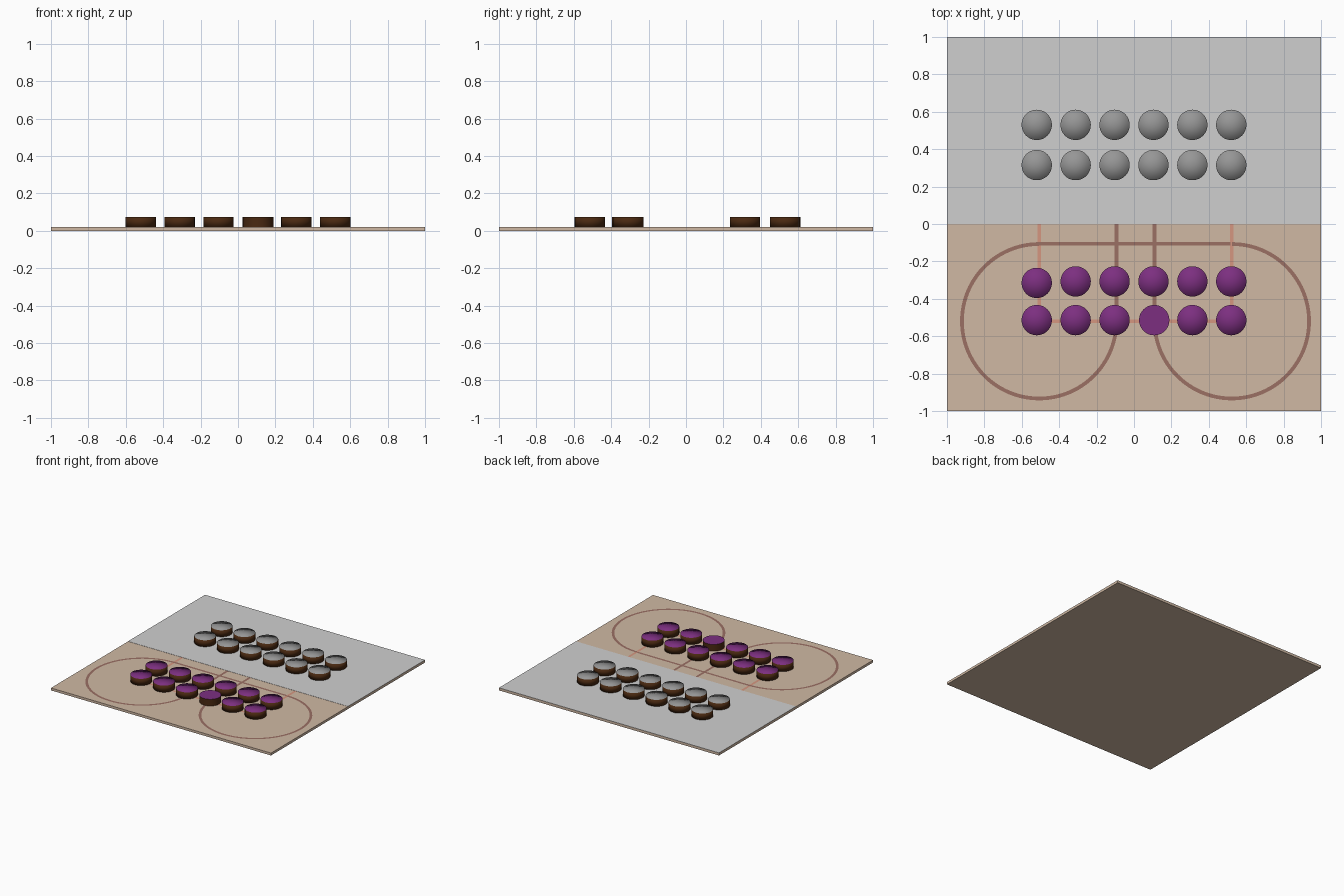
import bpy, bmesh, math

if "Cube" in bpy.data.objects:
    bpy.data.objects.remove(bpy.data.objects["Cube"])


def material(name, rgb):
    # sRGB 0-255 to linear
    lin = [((c / 255 + 0.055) / 1.055) ** 2.4 for c in rgb]
    m = bpy.data.materials.new(name)
    m.diffuse_color = (*lin, 1)
    m.use_nodes = True
    m.node_tree.nodes["Principled BSDF"].inputs["Base Color"].default_value = m.diffuse_color
    return m


TAN = material("tan board", (208, 185, 164))
GREY = material("light grey", (207, 207, 207))
BROWN = material("track brown", (155, 112, 100))
SALMON = material("track salmon", (213, 150, 128))
WOOD = material("dark wood", (74, 41, 17))
PURPLE = material("purple", (124, 47, 128))
STONE = material("stone grey", (150, 150, 150))


def finish(bm, name, mats):
    me = bpy.data.meshes.new(name)
    bm.normal_update()
    bm.to_mesh(me)
    bm.free()
    for m in mats:
        me.materials.append(m)
    ob = bpy.data.objects.new(name, me)
    bpy.context.collection.objects.link(ob)
    return ob


def box(name, x0, x1, y0, y1, z0, z1, mat):
    bm = bmesh.new()
    bmesh.ops.create_cube(bm, size=1)
    for v in bm.verts:
        v.co = (x1 if v.co.x > 0 else x0, y1 if v.co.y > 0 else y0, z1 if v.co.z > 0 else z0)
    return finish(bm, name, [mat])


def strip(name, path, width, z, mat):
    # flat ribbon along a 2D path
    bm = bmesh.new()
    rows = []
    for i, (x, y) in enumerate(path):
        ax, ay = path[max(i - 1, 0)]
        bx, by = path[min(i + 1, len(path) - 1)]
        d = math.hypot(bx - ax, by - ay)
        nx, ny = -(by - ay) / d * width / 2, (bx - ax) / d * width / 2
        rows.append((bm.verts.new((x + nx, y + ny, z)), bm.verts.new((x - nx, y - ny, z))))
    for a, b in zip(rows, rows[1:]):
        bm.faces.new((a[0], a[1], b[1], b[0]))
    return finish(bm, name, [mat])


# board, with a grey panel covering the back half
box("board", -1, 1, -1, 1, 0, 0.02, TAN)
box("back_panel", -1, 1, 0, 1, 0.0198, 0.0215, GREY)

# painted tracks; the back half lies under the panel
W, R, CX, CY = 0.02, 0.413, 0.515, 0.52
for side, tag in ((-1, "front"), (1, "back")):
    for s, lr in ((-1, "left"), (1, "right")):
        cx = s * CX + 0.008
        arc = [(cx + s * R * math.cos(a), side * (CY + R * math.sin(a)))
               for a in (math.radians(-90 + 270 * i / 72) for i in range(73))]
        strip(f"{tag}_{lr}_loop", arc, W, 0.0206, BROWN)
        ix = cx - s * R
        strip(f"{tag}_{lr}_inner_line", [(ix, 0), (ix, side * CY)], W, 0.0206, BROWN)
        strip(f"{tag}_{lr}_outer_line", [(cx, 0), (cx, side * CY)], W, 0.0204, SALMON)
    strip(f"{tag}_cross_line", [(-CX, side * 0.105), (CX, side * 0.105)], W, 0.0206, BROWN)
    strip(f"{tag}_outer_cross_line", [(-CX, side * CY), (CX, side * CY)], W, 0.0204, SALMON)


def piece(name, x, y, cap, smooth=True):
    # round disc, wooden side with a coloured top
    bm = bmesh.new()
    bmesh.ops.create_cone(bm, cap_ends=True, cap_tris=True, segments=48,
                          radius1=0.081, radius2=0.081, depth=0.055)
    bm.normal_update()
    for f in bm.faces:
        f.smooth = smooth
        f.material_index = 1 if f.normal.z > 0.5 else 0
    ob = finish(bm, name, [WOOD, cap])
    ob.location = (x, y, 0.0475)
    return ob


XS = (-0.52, -0.312, -0.104, 0.104, 0.312, 0.52)
for row, y, cap, tag in ((1, -0.307, PURPLE, "purple"), (2, -0.514, PURPLE, "purple"),
                         (1, 0.315, STONE, "grey"), (2, 0.53, STONE, "grey")):
    for i, x in enumerate(XS):
        odd = tag == "purple" and row == 2 and i == 3   # the one flat-topped piece
        dy = -0.008 if tag == "purple" and row == 1 and i == 0 else 0
        ob = piece(f"{tag}_piece_{row}_{i + 1}", x + (0.004 if odd else 0), y + dy, cap, not odd)
        if odd:
            for p in ob.data.polygons:
                p.use_smooth = abs(p.normal.z) < 0.5
